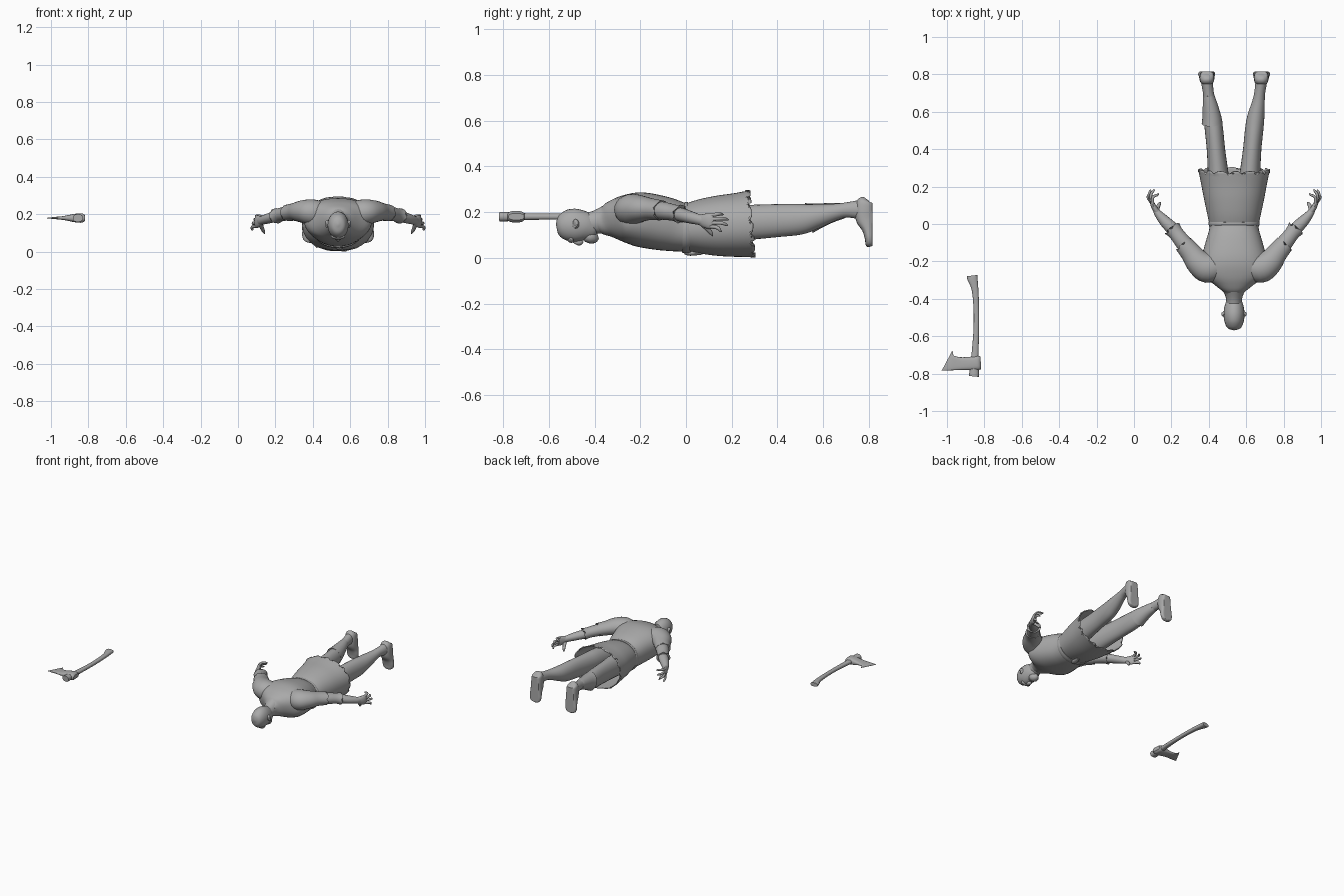
import bpy, bmesh, math
from mathutils import Vector

CX = 0.535  # centre line of the figure
grey = bpy.data.materials.new("plain grey")
grey.diffuse_color = (0.4, 0.4, 0.4, 1)


def spline(rows, steps):
    """Catmull-Rom through rows of numbers."""
    out = []
    for i in range(len(rows) - 1):
        a, b, c, d = (rows[max(i - 1, 0)], rows[i], rows[i + 1],
                      rows[min(i + 2, len(rows) - 1)])
        for s in range(steps):
            t = s / steps
            out.append([0.5 * (2 * q + (r - p) * t + (2 * p - 5 * q + 4 * r - w) * t * t
                               + (3 * q - p - 3 * r + w) * t ** 3)
                        for p, q, r, w in zip(a, b, c, d)])
    out.append(list(rows[-1]))
    return out


def loft(name, rows, up=(0, 0, 1), n=24, power=2.0, steps=4, sign=1, center=0.0,
         max_y=None, hem=0.0, caps=(True, True), wall=0.0):
    """Rows are x, y, z, half width, half height; x is mirrored about the centre by sign."""
    rows = [(center + sign * r[0],) + tuple(r[1:]) for r in rows]
    rows = spline(rows, steps)
    pts = [Vector(r[:3]) for r in rows]
    bm = bmesh.new()
    rings = []
    for i, r in enumerate(rows):
        t = (pts[min(i + 1, len(pts) - 1)] - pts[max(i - 1, 0)]).normalized()
        side = t.cross(Vector(up)).normalized()
        top = side.cross(t).normalized()
        ring = []
        for k in range(n):
            a = 2 * math.pi * k / n
            c, s = math.cos(a), math.sin(a)
            c = math.copysign(abs(c) ** (2 / power), c)
            s = math.copysign(abs(s) ** (2 / power), s)
            p = pts[i] + side * c * max(r[3], .0005) + top * s * max(r[4], .0005)
            if i == len(rows) - 1 and hem:  # ragged edge
                p -= t * hem * (k % 4 in (1, 2)) * (0.6 + 0.4 * math.sin(k * 2.3))
            if max_y is not None:
                p.y = min(p.y, max_y)
            ring.append(bm.verts.new(p))
        rings.append(ring)
    for a, b in zip(rings, rings[1:]):
        for k in range(n):
            j = (k + 1) % n
            bm.faces.new((a[k], a[j], b[j], b[k]))
    if caps[0]:
        bm.faces.new(rings[0][::-1])
    if caps[1]:
        bm.faces.new(rings[-1])
    bmesh.ops.recalc_face_normals(bm, faces=bm.faces[:])
    me = bpy.data.meshes.new(name)
    bm.to_mesh(me)
    bm.free()
    me.materials.append(grey)
    ob = bpy.data.objects.new(name, me)
    bpy.context.collection.objects.link(ob)
    if wall:
        m = ob.modifiers.new("cloth thickness", 'SOLIDIFY')
        m.thickness, m.offset = wall, -1
    bpy.ops.object.select_all(action='DESELECT')
    ob.select_set(True)
    bpy.context.view_layer.objects.active = ob
    bpy.ops.object.shade_smooth_by_angle(angle=math.radians(45))
    return ob


def body(name, rows, **kw):
    """Rows along the body: y, low z, high z, half width."""
    return loft(name, [(0, y, (lo + hi) / 2, w, (hi - lo) / 2) for y, lo, hi, w in rows],
                center=CX, **kw)


# torso, neck and head, lying face down
body("torso", [(-.39, .12, .205, .045), (-.36, .10, .225, .06), (-.32, .085, .252, .11),
               (-.27, .068, .275, .175), (-.20, .048, .287, .178), (-.10, .032, .268, .153),
               (-.03, .027, .245, .133), (.02, .03, .235, .128)], n=36, power=2.3)
body("neck", [(-.47, .10, .19, .04), (-.40, .105, .205, .043), (-.33, .10, .24, .06)])
body("head", [(-.568, .14, .15, .004), (-.558, .105, .185, .033), (-.53, .08, .207, .049),
              (-.49, .07, .215, .056), (-.45, .072, .205, .053), (-.42, .074, .185, .044),
              (-.395, .082, .155, .03), (-.385, .10, .13, .006)])
body("nose", [(-.50, .072, .085, .005), (-.475, .056, .085, .011),
              (-.462, .056, .085, .014), (-.455, .068, .085, .005)], n=12)
body("brow", [(-.52, .08, .09, .01), (-.505, .065, .10, .038), (-.493, .075, .10, .03)], n=16)
body("beard", [(-.447, .07, .10, .02), (-.425, .062, .12, .034), (-.40, .066, .12, .028),
               (-.385, .085, .11, .008)], n=16)

# waist belt and knot
body("belt", [(-.012, .023, .243, .133), (0, .02, .245, .137), (.014, .022, .244, .135)],
     n=36, power=2.2, steps=2)
loft("belt_knot", [(.535, -.005, .025, .012, .01), (.54, .02, .022, .02, .013),
                   (.55, .07, .02, .01, .006)], n=12)

# flared skirt with a ragged hem, open at the back end
body("skirt", [(-.005, .03, .232, .131), (.06, .018, .255, .145), (.14, .008, .272, .162),
               (.22, .004, .283, .177), (.292, .002, .296, .192)], n=64, power=2.15,
     hem=.024, caps=(True, False), wall=.006)

for sign, label in ((1, "right"), (-1, "left")):
    def part(name, rows, **kw):
        return loft(label + "_" + name, rows, sign=sign, center=CX, **kw)

    # ear
    part("ear", [(.045, -.475, .145, .012, .018), (.06, -.485, .15, .012, .02),
                 (.064, -.487, .15, .004, .01)], n=12)
    # arm: jerkin sleeve, shirt sleeve, forearm
    part("shoulder_sleeve", [(.08, -.225, .195, .06, .07), (.14, -.235, .21, .08, .07),
                             (.19, -.205, .215, .069, .06), (.23, -.155, .213, .056, .048),
                             (.272, -.105, .207, .05, .044)], hem=.012)
    part("shirt_sleeve", [(.23, -.15, .212, .046, .04), (.275, -.095, .205, .043, .039),
                          (.31, -.05, .197, .04, .036), (.332, -.022, .19, .048, .041)],
         hem=.012)
    part("forearm", [(.30, -.06, .197, .032, .03), (.335, -.02, .188, .034, .03),
                     (.375, .02, .177, .029, .027), (.408, .058, .167, .02, .023),
                     (.42, .078, .163, .015, .022)], n=16)
    # hand: palm, four fingers and thumb
    part("palm", [(.405, .055, .167, .016, .02), (.422, .08, .163, .015, .03),
                  (.435, .105, .16, .013, .034), (.438, .122, .16, .008, .028)], n=16)
    for i, (z0, x1, y1, z1) in enumerate(((.185, .408, .165, .19), (.168, .43, .187, .168),
                                          (.152, .448, .184, .145), (.137, .458, .158, .118))):
        part("finger_%d" % (i + 1),
             [(.435, .105, z0, .009, .009), ((.452 + x1) / 2 + .004, (.12 + y1) / 2, (z0 + z1) / 2 + .004, .008, .008),
              (x1, y1 - .008, z1, .006, .006), (x1 - .002, y1, z1 - .002, .001, .001)], n=10)
    part("thumb", [(.415, .07, .15, .013, .012), (.407, .092, .128, .011, .01),
                   (.398, .11, .108, .008, .008), (.392, .118, .094, .001, .001)], n=10)
    # leg, tapering to the ankle
    part("leg", [(.07, .04, .13, .06, .08), (.08, .2, .15, .059, .08), (.087, .29, .156, .054, .076),
                 (.097, .4, .163, .049, .072), (.107, .5, .169, .049, .067),
                 (.116, .57, .182, .046, .054), (.13, .65, .2, .034, .037),
                 (.137, .7, .209, .029, .033), (.145, .76, .211, .031, .041),
                 (.145, .79, .212, .03, .036)])
    # boot foot, toes pointing down and flat sole facing the end
    part("foot", [(.145, .79, .257, .012, .012), (.145, .785, .247, .033, .035),
                  (.145, .782, .215, .039, .042), (.145, .785, .17, .04, .042),
                  (.146, .797, .125, .043, .027), (.147, .802, .085, .045, .02),
                  (.147, .804, .058, .033, .018), (.147, .806, .049, .008, .008)],
         up=(0, 1, 0), power=2.4, max_y=.816)

# wide boot top on one leg
loft("boot_cuff", [(.418, .538, .174, .056, .067), (.416, .57, .182, .051, .058),
                   (.408, .63, .196, .041, .044), (.398, .69, .207, .03, .034)], hem=.01)

# axe: handle, collar and blade
loft("axe_handle", [(-.866, -.276, .18, .028, .014), (-.863, -.295, .18, .027, .015),
                    (-.85, -.35, .18, .018, .014), (-.843, -.45, .18, .015, .013),
                    (-.843, -.56, .18, .015, .013), (-.849, -.68, .18, .018, .014),
                    (-.853, -.74, .18, .022, .018), (-.855, -.80, .18, .026, .021),
                    (-.856, -.815, .18, .027, .021)], n=16, power=2.4)
loft("axe_head", [(-.819, -.742, .18, .034, .014), (-.835, -.743, .18, .038, .025),
                  (-.875, -.746, .18, .036, .022), (-.93, -.746, .18, .034, .011),
                  (-.975, -.742, .18, .042, .006), (-1.0, -.731, .18, .061, .001)],
     n=24, power=3.0)
